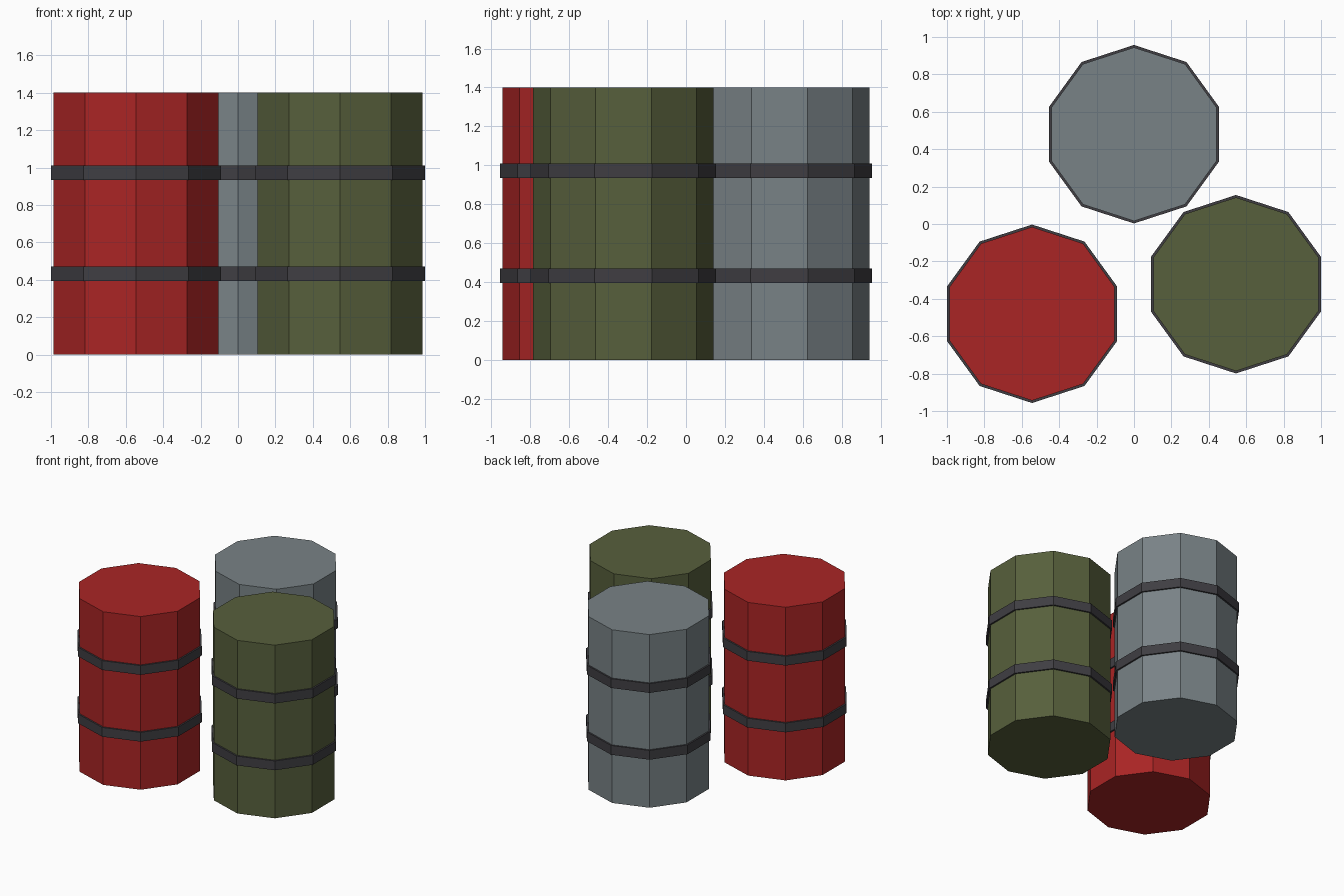
import bpy

cube = bpy.data.objects.get("Cube")
if cube:
    bpy.data.objects.remove(cube, do_unlink=True)

SIDES = 10
HEIGHT = 1.4
DRUM_RADIUS = 0.464
BAND_RADIUS = 0.477
BAND_HEIGHT = 0.075
BAND_LEVELS = {"lower": 0.432, "upper": 0.972}


def make_material(name, colour):
    mat = bpy.data.materials.new(name)
    mat.use_nodes = True
    rgba = (*colour, 1.0)
    mat.diffuse_color = rgba
    mat.node_tree.nodes["Principled BSDF"].inputs["Base Color"].default_value = rgba
    return mat


def prism(name, x, y, z, radius, depth, mat):
    """Flat-sided drum shape with corners pointing to front and back."""
    bpy.ops.mesh.primitive_cylinder_add(
        vertices=SIDES, radius=radius, depth=depth, location=(x, y, z))
    obj = bpy.context.object
    obj.name = name
    obj.data.materials.append(mat)
    return obj


band_mat = make_material("dark band", (0.05, 0.048, 0.055))

# Name, centre and colour of each barrel
barrels = [
    ("red", -0.545, -0.48, (0.40, 0.018, 0.018)),
    ("olive", 0.545, -0.322, (0.095, 0.115, 0.045)),
    ("grey", 0.0, 0.48, (0.19, 0.225, 0.24)),
]

for name, x, y, colour in barrels:
    # Barrel body
    body = prism(f"{name}_barrel", x, y, HEIGHT / 2, DRUM_RADIUS, HEIGHT,
                 make_material(f"{name} paint", colour))
    # Raised hoops around the body
    for level, z in BAND_LEVELS.items():
        band = prism(f"{name}_barrel_{level}_band", x, y, z,
                     BAND_RADIUS, BAND_HEIGHT, band_mat)
        band.parent = body
        band.matrix_parent_inverse.translation = (-x, -y, -HEIGHT / 2)
